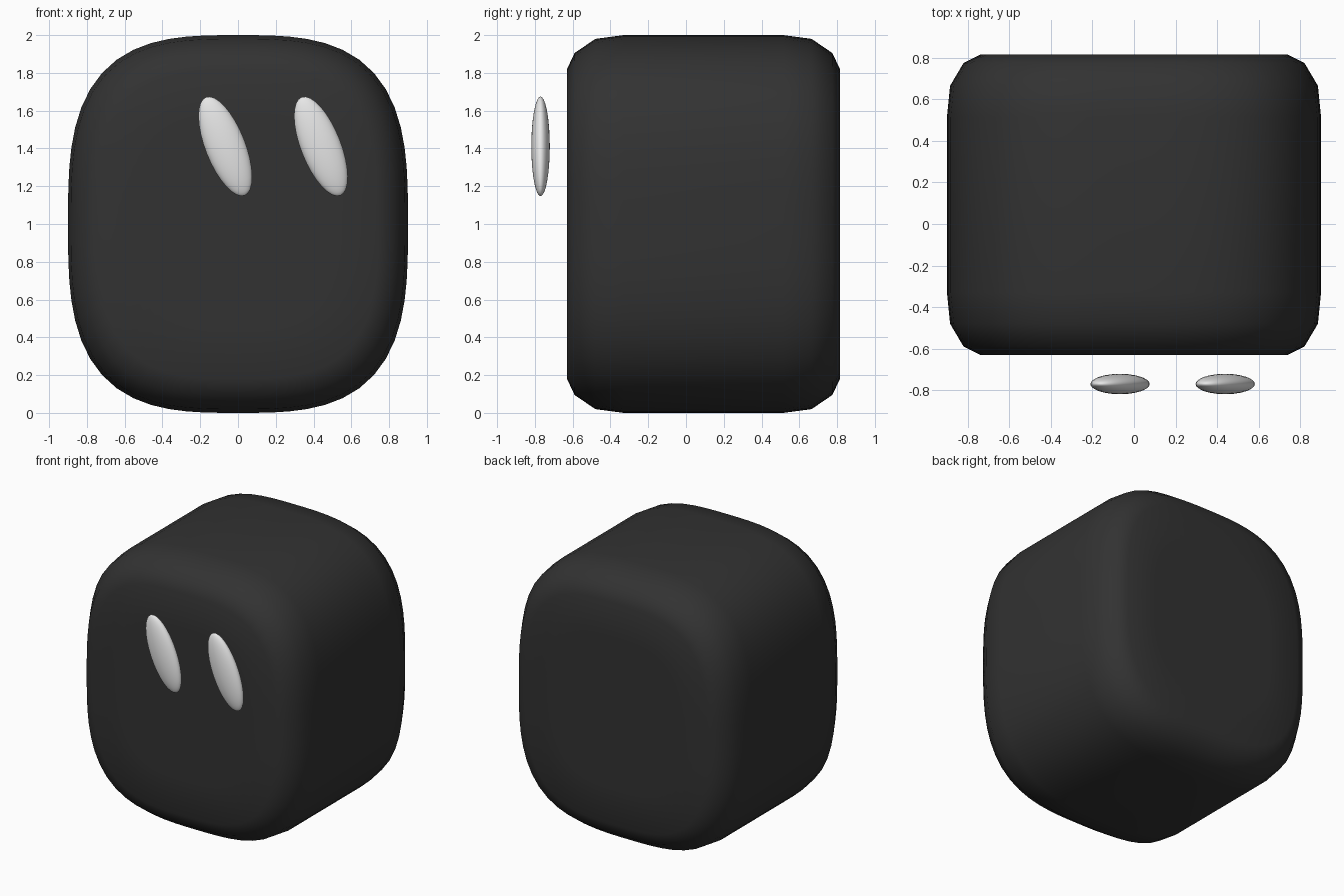
import bpy, bmesh, math

if "Cube" in bpy.data.objects:
    bpy.data.objects.remove(bpy.data.objects["Cube"])


def material(name, rgb):
    m = bpy.data.materials.new(name)
    m.diffuse_color = (*rgb, 1)
    m.use_nodes = True
    m.node_tree.nodes["Principled BSDF"].inputs["Base Color"].default_value = m.diffuse_color
    return m


charcoal = material("charcoal", (0.032, 0.032, 0.032))
white = material("off_white", (0.8, 0.8, 0.8))

# Body: rounded-square rings stacked from front to back
SEG, POWER = 64, 3.1
edge = [(0.0, 0.25, 0.25), (0.0, 0.5, 0.55), (0.0, 0.74, 0.82),
        (0.04, 0.82, 0.905), (0.15, 0.885, 0.98), (0.30, 0.90, 1.0)]
FRONT, BACK = -0.63, 0.815
rings = [(FRONT + d, w, h) for d, w, h in edge]
rings += [(BACK - d, w, h) for d, w, h in reversed(edge)]


def ring_point(i, w, h):
    a = 2 * math.pi * i / SEG
    c, s = math.cos(a), math.sin(a)
    r = (abs(c) ** POWER + abs(s) ** POWER) ** (-1 / POWER)
    return w * r * c, 1 + h * r * s


bm = bmesh.new()
loops = []
for y, w, h in rings:
    pts = [ring_point(i, w, h) for i in range(SEG)]
    loops.append([bm.verts.new((x, y, z)) for x, z in pts])
for a, b in zip(loops, loops[1:]):
    for i in range(SEG):
        j = (i + 1) % SEG
        bm.faces.new((a[i], a[j], b[j], b[i]))
bm.faces.new(loops[0])
bm.faces.new(loops[-1])
bmesh.ops.recalc_face_normals(bm, faces=bm.faces)
for f in bm.faces:
    f.smooth = True
mesh = bpy.data.meshes.new("body")
bm.to_mesh(mesh)
bm.free()
mesh.materials.append(charcoal)
bpy.context.collection.objects.link(bpy.data.objects.new("body", mesh))

# Eyes: thin tilted ellipsoids floating in front of the face
for name, x in (("left_eye", -0.067), ("right_eye", 0.439)):
    bpy.ops.mesh.primitive_uv_sphere_add(
        segments=32, ring_count=16, radius=1,
        location=(x, -0.77, 1.411), rotation=(0, math.radians(-21.5), 0))
    eye = bpy.context.object
    eye.name = name
    eye.scale = (0.106, 0.049, 0.28)
    eye.data.materials.append(white)
    bpy.ops.object.shade_smooth()
